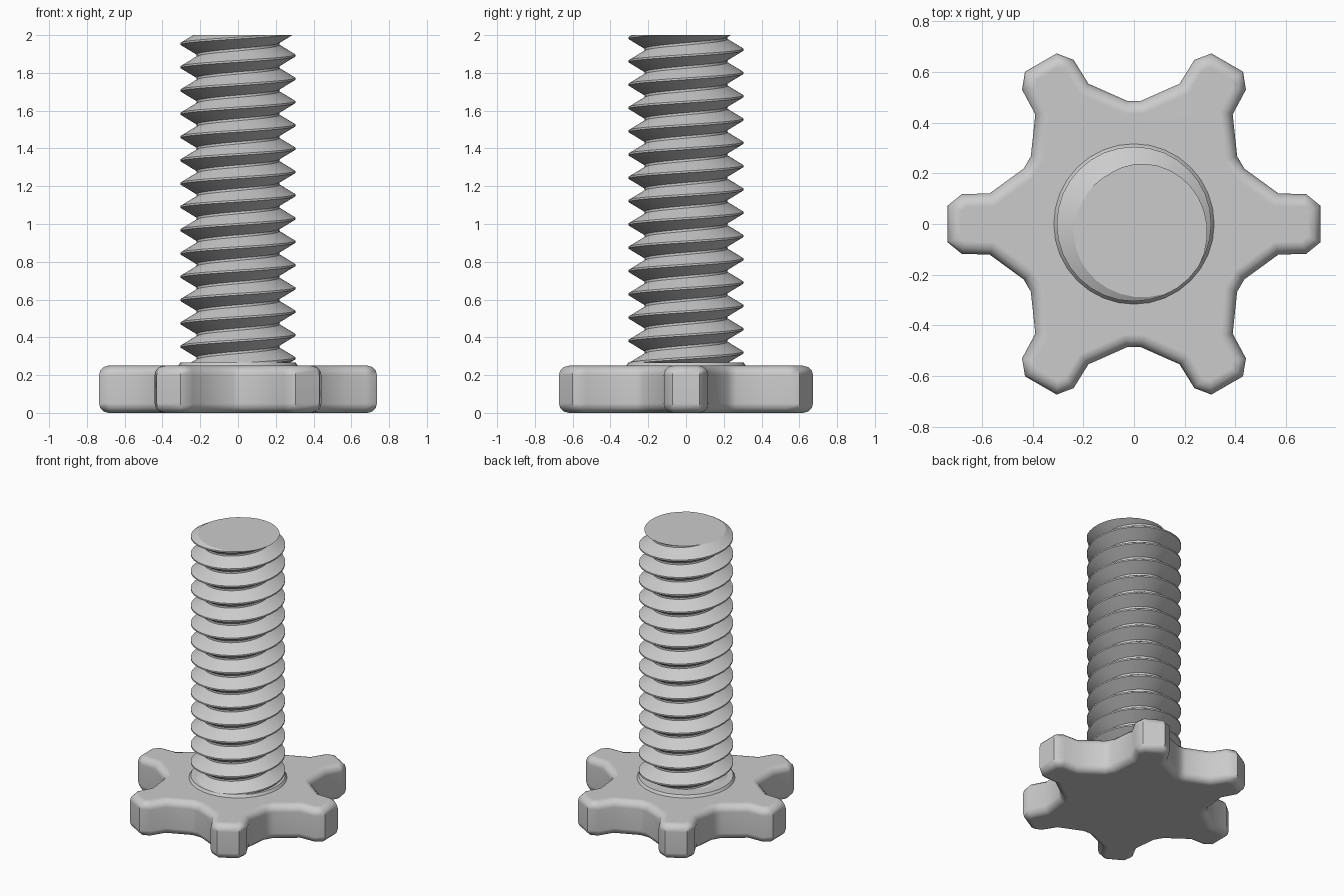
import bpy, bmesh
from math import sin, cos, radians, tau

cube = bpy.data.objects.get("Cube")
if cube:
    bpy.data.objects.remove(cube, do_unlink=True)

GREY = (0.6, 0.6, 0.6, 1)
grey = bpy.data.materials.new("light_grey")
grey.use_nodes = True
grey.diffuse_color = GREY
grey.node_tree.nodes["Principled BSDF"].inputs["Base Color"].default_value = GREY


def finish(name, bm, angle=30):
    bmesh.ops.recalc_face_normals(bm, faces=bm.faces)
    mesh = bpy.data.meshes.new(name)
    bm.to_mesh(mesh)
    bm.free()
    mesh.materials.append(grey)
    obj = bpy.data.objects.new(name, mesh)
    bpy.context.collection.objects.link(obj)
    bpy.ops.object.select_all(action="DESELECT")
    obj.select_set(True)
    bpy.context.view_layer.objects.active = obj
    bpy.ops.object.shade_smooth_by_angle(angle=radians(angle))
    return obj


# Six-armed knob: one arm outline (degrees, radius) repeated around, rounded rims
KNOB_TOP = 0.25
half_arm = [(5.6, 0.739), (9.8, 0.69), (12, 0.582), (26.7, 0.487)]
arm = [(-a, r) for a, r in reversed(half_arm)] + half_arm
bm = bmesh.new()
ring = []
for i in range(6):
    for a, r in arm:
        t = radians(a + 60 * i)
        ring.append(bm.verts.new((r * cos(t), r * sin(t), 0)))
base = bm.faces.new(ring)
top = bmesh.ops.extrude_face_region(bm, geom=[base], use_keep_orig=True)["geom"]
bmesh.ops.translate(bm, vec=(0, 0, KNOB_TOP),
                    verts=[g for g in top if isinstance(g, bmesh.types.BMVert)])
rims = [e for e in bm.edges if abs(e.verts[0].co.z - e.verts[1].co.z) < 1e-4]
bmesh.ops.bevel(bm, geom=rims, offset=0.05, segments=3, profile=0.5, affect="EDGES")
knob = finish("knob", bm, 40)
flatten = knob.modifiers.new("flat_faces", "WEIGHTED_NORMAL")
flatten.keep_sharp = True

# Low collar around the foot of the shaft
bm = bmesh.new()
bmesh.ops.create_cone(bm, cap_ends=True, segments=32, radius1=0.332, radius2=0.305, depth=0.04)
bmesh.ops.translate(bm, vec=(0, 0, 0.247), verts=bm.verts)
finish("collar", bm)

# Threaded shaft: a V profile swept up a right-hand helix, trimmed flat at both ends
PITCH, SEGS, TURNS = 0.1233, 32, 18
CREST, ROOT = 0.305, 0.22
profile = [(-0.04, CREST), (0.04, CREST), (0.45, ROOT), (0.55, ROOT)]
SHAFT_TOP, SHAFT_FOOT = 2.0, 0.2
crest_angle = radians(-45)
start = SHAFT_TOP - PITCH * (TURNS - 2)
bm = bmesh.new()
rows = []
for offset, r in profile:
    row = []
    for i in range(SEGS * TURNS + 1):
        t = crest_angle + tau * i / SEGS
        z = start + PITCH * (i / SEGS + offset)
        row.append(bm.verts.new((r * cos(t), r * sin(t), z)))
    rows.append(row)
# The end of one turn's profile joins the start of the next turn
rows.append(rows[0][SEGS:])
for low, high in zip(rows, rows[1:]):
    for i in range(min(len(low), len(high)) - 1):
        bm.faces.new((low[i], low[i + 1], high[i + 1], high[i]))
for height, side in ((SHAFT_TOP, 1), (SHAFT_FOOT, -1)):
    cut = bmesh.ops.bisect_plane(bm, geom=bm.verts[:] + bm.edges[:] + bm.faces[:],
                                 plane_co=(0, 0, height), plane_no=(0, 0, side),
                                 clear_outer=True)["geom_cut"]
    bmesh.ops.contextual_create(bm, geom=[g for g in cut if isinstance(g, bmesh.types.BMEdge)])
finish("threaded_shaft", bm)
